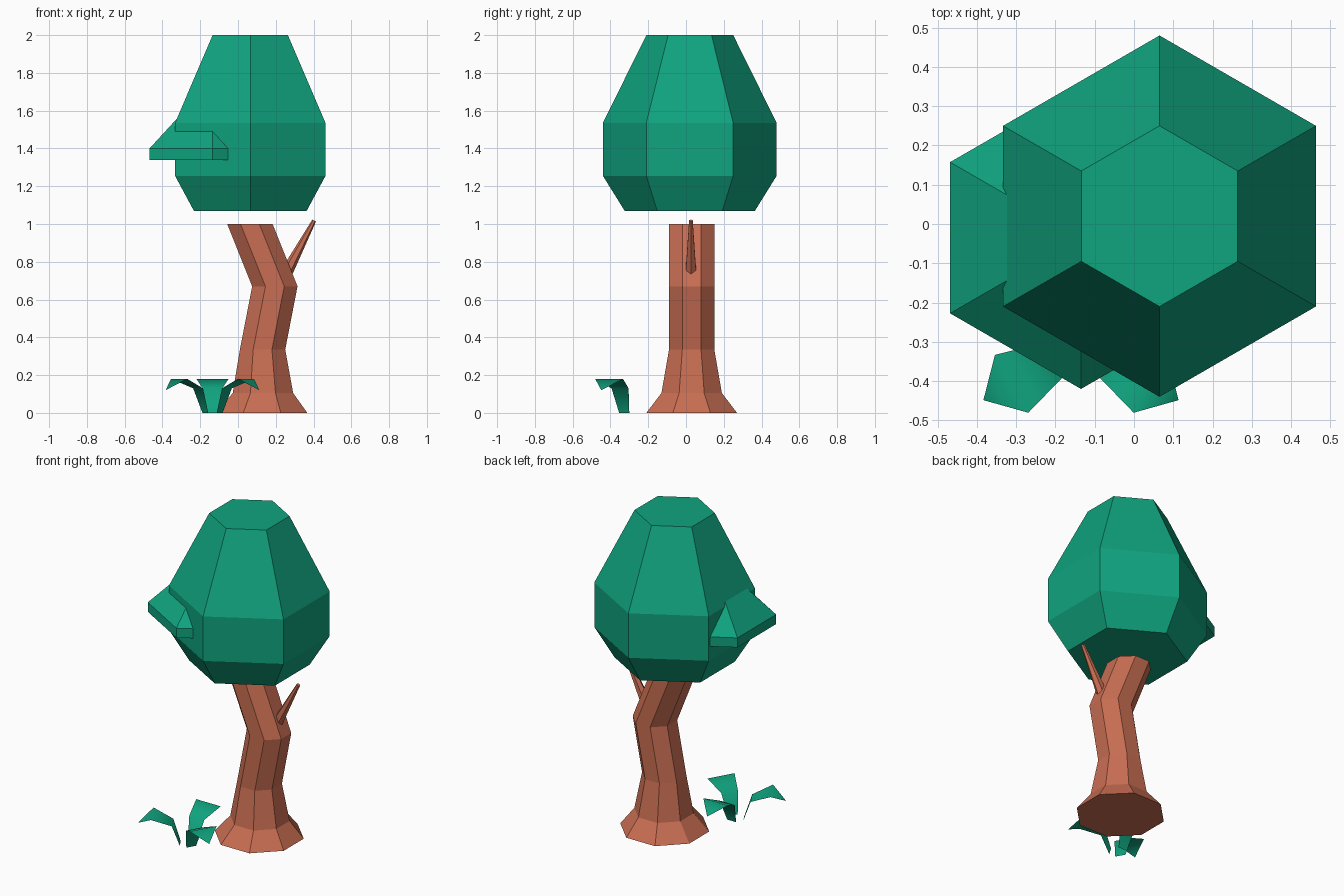
import bpy, bmesh
from math import pi, cos, sin, radians
from mathutils import Vector

if "Cube" in bpy.data.objects:
    bpy.data.objects.remove(bpy.data.objects["Cube"], do_unlink=True)


def material(name, color):
    m = bpy.data.materials.new(name)
    m.use_nodes = True
    m.diffuse_color = color
    m.node_tree.nodes["Principled BSDF"].inputs["Base Color"].default_value = color
    return m


green = material("leaf green", (0.005, 0.37, 0.21, 1))
brown = material("bark brown", (0.58, 0.155, 0.085, 1))


def finish(bm, name, mat):
    mesh = bpy.data.meshes.new(name)
    bm.to_mesh(mesh)
    bm.free()
    mesh.materials.append(mat)
    ob = bpy.data.objects.new(name, mesh)
    bpy.context.collection.objects.link(ob)
    return ob


def loft(name, mat, sides, turn, rings):
    """Skin level polygon rings, each (x, y, z, corner radius), and cap both ends."""
    bm = bmesh.new()
    loops = []
    for x, y, z, r in rings:
        angles = [turn + 2 * pi * i / sides for i in range(sides)]
        loops.append([bm.verts.new((x + r * cos(a), y + r * sin(a), z)) for a in angles])
    for low, high in zip(loops, loops[1:]):
        for i in range(sides):
            j = (i + 1) % sides
            bm.faces.new((low[i], low[j], high[j], high[i]))
    bm.faces.new(loops[0][::-1])
    bm.faces.new(loops[-1])
    bmesh.ops.recalc_face_normals(bm, faces=bm.faces)
    return finish(bm, name, mat)


# Crown and the smaller clump on its side
loft("crown", green, 6, pi / 6, [(0.065, 0.02, z, r) for z, r in
     ((1.07, 0.345), (1.255, 0.46), (1.535, 0.46), (2.0, 0.23))])
loft("side_clump", green, 6, pi / 6, [(-0.135, -0.035, z, r) for z, r in
     ((1.34, 0.385), (1.40, 0.385), (1.56, 0.215))])

# Bent trunk: (centre x, height, half width across flats)
loft("trunk", brown, 8, pi / 8, [(x, 0.03, z, w / cos(pi / 8)) for x, z, w in
     ((0.127, 0, 0.24), (0.132, 0.105, 0.16), (0.13, 0.335, 0.12),
      (0.195, 0.67, 0.12), (0.063, 1.0, 0.12))])

# Bare branch stub
start, end = Vector((0.245, 0.026, 0.72)), Vector((0.403, 0.026, 1.018))
bm = bmesh.new()
bmesh.ops.create_cone(bm, cap_ends=True, segments=6, radius1=0.034, radius2=0.011,
                      depth=(end - start).length)
branch = finish(bm, "branch", brown)
branch.rotation_euler = (end - start).to_track_quat("Z", "Y").to_euler()
branch.location = (start + end) / 2

# Three arching leaves: (reach, half width, height), ending in a pointed tip
profile = ((0.044, 0.031, 0), (0.088, 0.052, 0.13), (0.204, 0.085, 0.18))
for number, angle in enumerate((90, 210, 330), 1):
    bm = bmesh.new()
    rows = [[bm.verts.new((r, s * w, z)) for s in (-1, 1)] for r, w, z in profile]
    for a, b in zip(rows, rows[1:]):
        bm.faces.new((a[0], b[0], b[1], a[1]))
    bm.faces.new((rows[-1][0], bm.verts.new((0.287, 0, 0.12)), rows[-1][1]))
    for f in bm.faces:
        f.smooth = True
    leaf = finish(bm, f"ground_leaf_{number}", green)
    leaf.location = (-0.135, -0.305, 0)
    leaf.rotation_euler.z = radians(angle)
